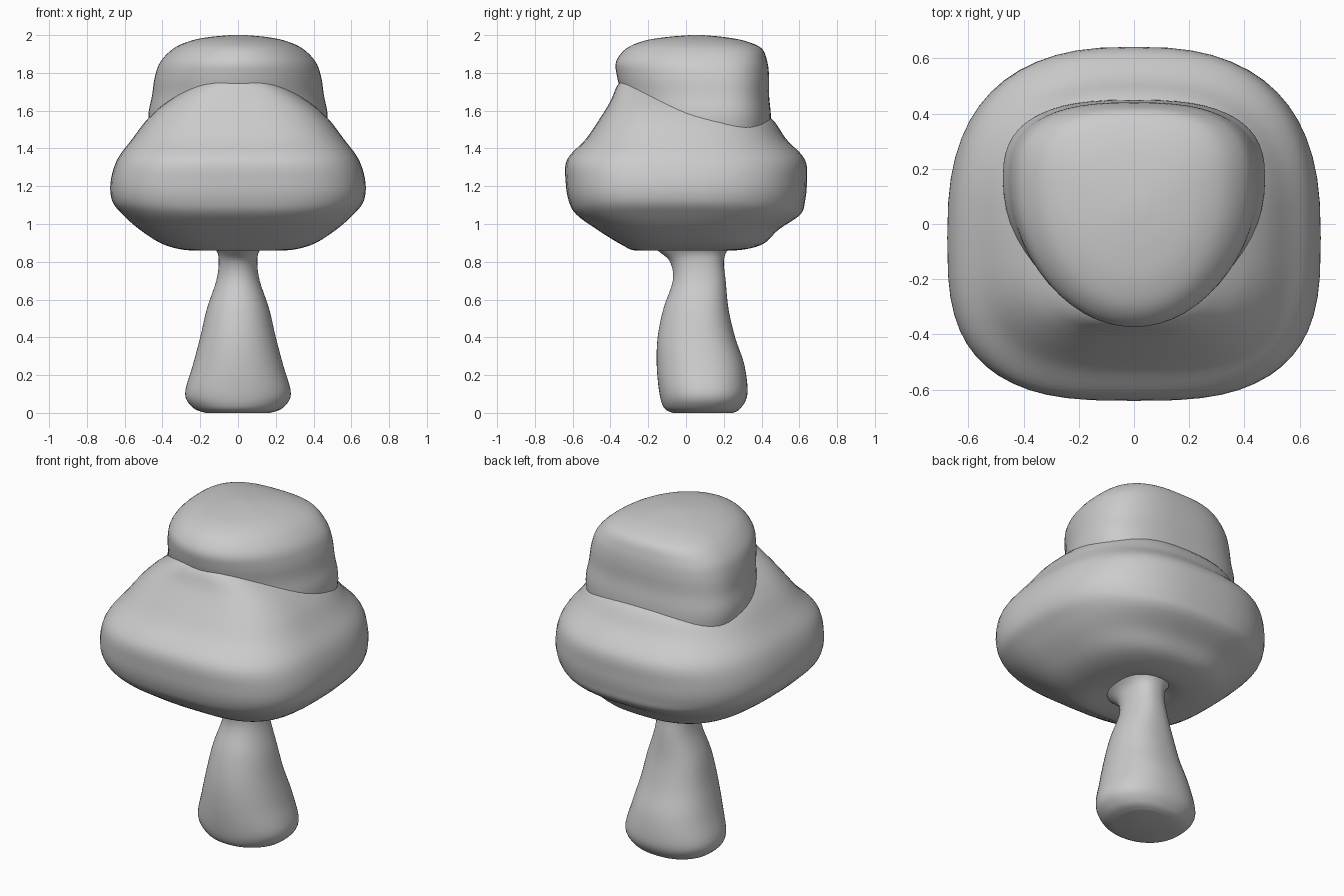
import bpy, bmesh, math

SEG = 56   # points around each ring
SUB = 5    # smooth steps between profile rings


def spline(p0, p1, p2, p3, t):
    return tuple(0.5 * (2 * b + (c - a) * t + (2 * a - 5 * b + 4 * c - d) * t * t
                        + (3 * b - a - 3 * c + d) * t ** 3)
                 for a, b, c, d in zip(p0, p1, p2, p3))


def ring(bm, row, nf, nb):
    # row: height, half width, front y, back y, y of widest point
    z, a, yf, yb, yc = row
    verts = []
    for i in range(SEG):
        t = 2 * math.pi * i / SEG
        c, s = math.cos(t), math.sin(t)
        n, depth = (nb, yb - yc) if s > 0 else (nf, yc - yf)
        x = math.copysign(abs(c) ** (2 / n), c) * a
        y = yc + math.copysign(abs(s) ** (2 / n), s) * depth
        verts.append(bm.verts.new((x, y, z)))
    return verts


def loft(name, rows, nf, nb):
    bm = bmesh.new()
    pad = [rows[0]] + rows + [rows[-1]]
    path = [spline(*pad[i:i + 4], k / SUB)
            for i in range(len(rows) - 1) for k in range(SUB)] + [rows[-1]]
    rings = [ring(bm, r, nf, nb) for r in path]
    for lo, hi in zip(rings, rings[1:]):
        for i in range(SEG):
            j = (i + 1) % SEG
            bm.faces.new((lo[i], lo[j], hi[j], hi[i]))
    bm.faces.new(rings[0])
    bm.faces.new(rings[-1])
    bmesh.ops.recalc_face_normals(bm, faces=bm.faces)
    for f in bm.faces:
        f.smooth = True
    me = bpy.data.meshes.new(name)
    bm.to_mesh(me)
    bm.free()
    ob = bpy.data.objects.new(name, me)
    bpy.context.collection.objects.link(ob)
    return ob


# Stem: wide foot, narrow neck flaring into the cap
loft("stem", [
    (0.00, 0.17, -0.07, 0.25, 0.09),
    (0.025, 0.235, -0.115, 0.29, 0.09),
    (0.10, 0.28, -0.14, 0.325, 0.09),
    (0.25, 0.24, -0.155, 0.31, 0.08),
    (0.40, 0.20, -0.15, 0.26, 0.07),
    (0.55, 0.165, -0.12, 0.225, 0.07),
    (0.70, 0.115, -0.07, 0.21, 0.07),
    (0.80, 0.102, -0.085, 0.20, 0.07),
    (0.86, 0.115, -0.15, 0.22, 0.06),
    (0.92, 0.17, -0.22, 0.28, 0.05)], 2.1, 2.3)

# Cap: broad squarish bulge whose front slope climbs up to the crown
loft("cap", [
    (0.89, 0.10, -0.10, 0.15, 0.03),
    (0.86, 0.24, -0.26, 0.25, 0.00),
    (0.89, 0.39, -0.34, 0.40, 0.00),
    (0.97, 0.52, -0.47, 0.49, -0.02),
    (1.05, 0.61, -0.58, 0.605, -0.04),
    (1.12, 0.665, -0.62, 0.63, -0.05),
    (1.22, 0.675, -0.637, 0.64, -0.05),
    (1.34, 0.64, -0.63, 0.63, -0.05),
    (1.45, 0.56, -0.53, 0.53, -0.04),
    (1.56, 0.475, -0.455, 0.45, -0.04),
    (1.65, 0.37, -0.40, 0.30, -0.08),
    (1.75, 0.20, -0.35, 0.10, -0.12),
    (1.78, 0.05, -0.25, -0.10, -0.17)], 3.0, 2.6)

# Crown: rounded block, flat at the back, overhanging the cap at the front
loft("crown", [
    (1.35, 0.44, -0.30, 0.44, 0.15),
    (1.55, 0.475, -0.32, 0.45, 0.16),
    (1.68, 0.455, -0.34, 0.44, 0.16),
    (1.78, 0.44, -0.365, 0.44, 0.15),
    (1.86, 0.41, -0.37, 0.43, 0.14),
    (1.93, 0.34, -0.315, 0.40, 0.13),
    (1.97, 0.25, -0.22, 0.31, 0.10),
    (1.99, 0.15, -0.10, 0.20, 0.07),
    (2.00, 0.04, 0.02, 0.09, 0.05)], 2.0, 2.7)
